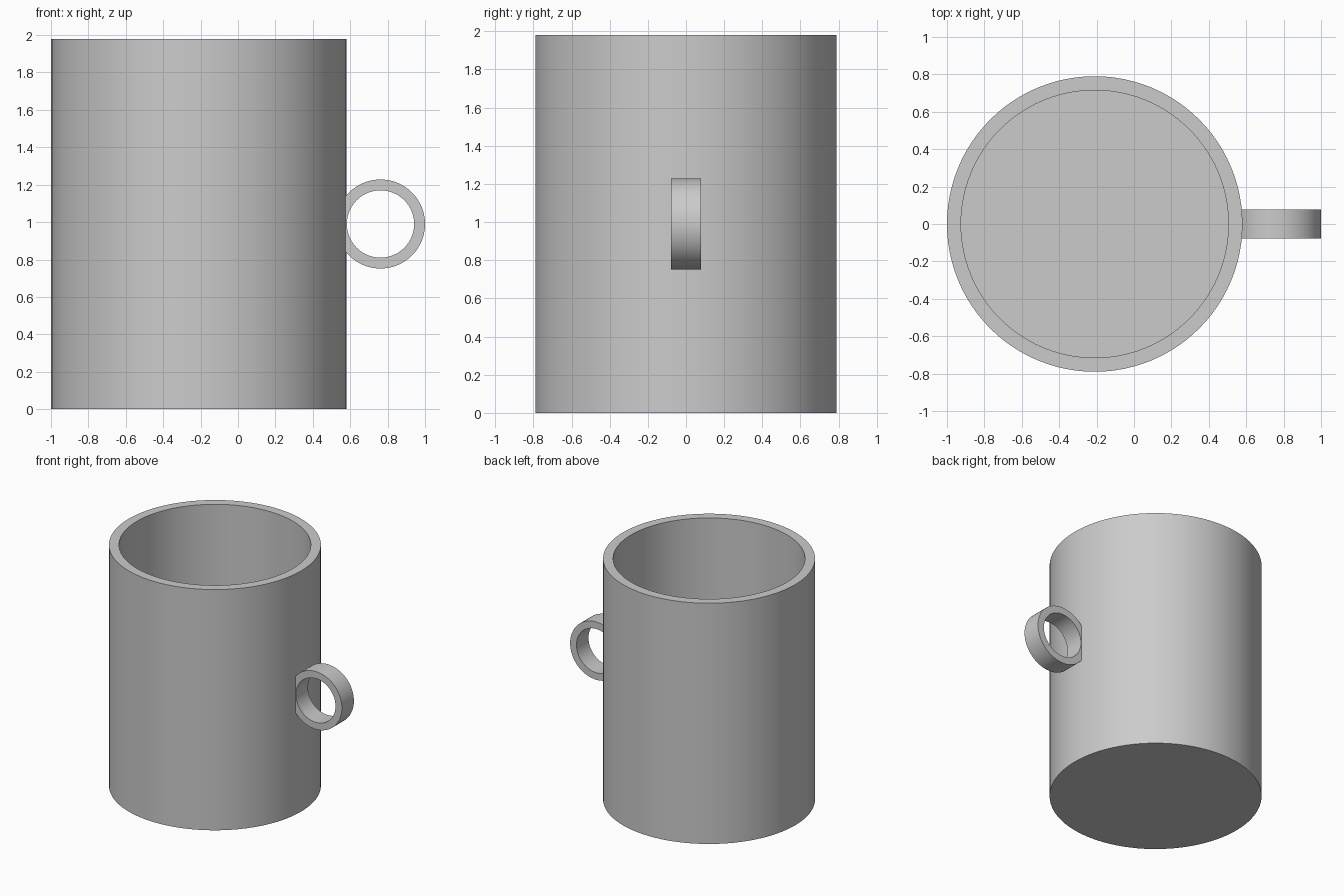
import bpy, bmesh
from math import radians
from mathutils import Matrix

cube = bpy.data.objects.get("Cube")
if cube:
    bpy.data.objects.remove(cube, do_unlink=True)

# Single plain grey
grey = bpy.data.materials.new("plain grey")
grey.use_nodes = True
colour = (0.6, 0.6, 0.6, 1)
grey.diffuse_color = colour
grey.node_tree.nodes["Principled BSDF"].inputs["Base Color"].default_value = colour

CUP_X, CUP_R, WALL, HEIGHT = -0.21, 0.79, 0.075, 1.98
RING_X, RING_Z, RING_R, RING_INNER, RING_HALF = 0.762, 0.99, 0.238, 0.18, 0.078


def lathe(name, profile, segments, matrix, closed):
    """Spin a (radius, height) profile about z, then place it."""
    bm = bmesh.new()
    verts = [bm.verts.new((r, 0, h)) for r, h in profile]
    edges = [bm.edges.new(pair) for pair in zip(verts, verts[1:])]
    if closed:
        edges.append(bm.edges.new((verts[-1], verts[0])))
    bmesh.ops.spin(bm, geom=verts + edges, cent=(0, 0, 0), axis=(0, 0, 1),
                   angle=radians(360), steps=segments, use_merge=True)
    bmesh.ops.remove_doubles(bm, verts=bm.verts, dist=1e-5)
    bmesh.ops.recalc_face_normals(bm, faces=bm.faces)
    mesh = bpy.data.meshes.new(name)
    bm.to_mesh(mesh)
    bm.free()
    mesh.materials.append(grey)
    obj = bpy.data.objects.new(name, mesh)
    obj.matrix_world = matrix
    bpy.context.collection.objects.link(obj)
    bpy.ops.object.select_all(action="DESELECT")
    obj.select_set(True)
    bpy.context.view_layer.objects.active = obj
    bpy.ops.object.shade_smooth_by_angle(angle=radians(30))
    return obj


# Cup body: floor, outer wall, flat rim, inner wall, inner floor
inner = CUP_R - WALL
lathe("cup_body",
      [(0, 0), (CUP_R, 0), (CUP_R, HEIGHT), (inner, HEIGHT), (inner, WALL), (0, WALL)],
      96, Matrix.Translation((CUP_X, 0, 0)), False)

# Ring handle: flat band lying in the xz plane, sunk into the wall
lathe("ring_handle",
      [(RING_INNER, -RING_HALF), (RING_R, -RING_HALF),
       (RING_R, RING_HALF), (RING_INNER, RING_HALF)],
      64, Matrix.Translation((RING_X, 0, RING_Z)) @ Matrix.Rotation(radians(90), 4, "X"), True)
